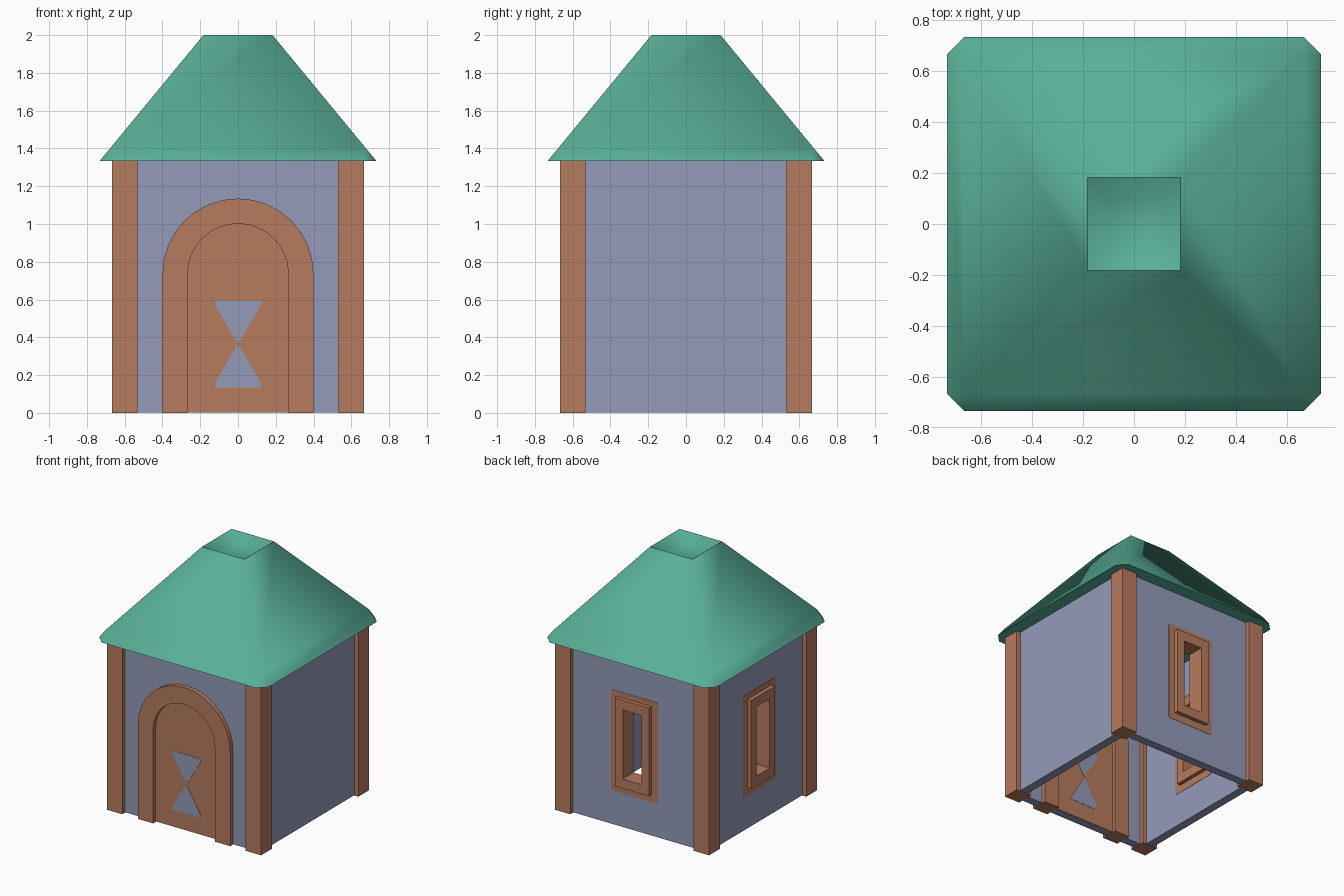
import bpy, bmesh, math
from mathutils import Matrix, Vector

if "Cube" in bpy.data.objects:
    bpy.data.objects.remove(bpy.data.objects["Cube"])


def material(name, rgb):
    m = bpy.data.materials.new(name)
    lin = [((c / 255 + 0.055) / 1.055) ** 2.4 for c in rgb]
    m.diffuse_color = (*lin, 1)
    m.use_nodes = True
    m.node_tree.nodes["Principled BSDF"].inputs["Base Color"].default_value = m.diffuse_color
    return m


WALL = material("blue_grey_wall", (148, 155, 184))
WOOD = material("brown_wood", (183, 123, 94))
ROOF = material("green_roof", (89, 176, 152))

H = 1.333        # wall height
MID = 0.6        # distance from centre to wall mid-plane
THICK = 0.0667   # wall thickness


def rect(x0, x1, z0, z1):
    return [(x0, z0), (x1, z0), (x1, z1), (x0, z1)]


def rounded(w, h, cz, r, n=4):
    pts = []
    for k, (sx, sz) in enumerate([(1, 1), (-1, 1), (-1, -1), (1, -1)]):
        for i in range(n + 1):
            a = math.pi / 2 * (k + i / n)
            pts.append((sx * (w - r) + r * math.cos(a), cz + sz * (h - r) + r * math.sin(a)))
    return pts


def arch(r, base=0.0, spring=0.735, n=16):
    top = [(r * math.cos(math.pi * i / n), spring + r * math.sin(math.pi * i / n)) for i in range(n + 1)]
    return [(r, base)] + top + [(-r, base)]


def finish(name, bm, mat, angle):
    bmesh.ops.remove_doubles(bm, verts=bm.verts, dist=1e-5)
    bmesh.ops.recalc_face_normals(bm, faces=bm.faces)
    me = bpy.data.meshes.new(name)
    bm.to_mesh(me)
    bm.free()
    me.materials.clear()
    me.materials.append(mat)
    me.shade_smooth()
    me.set_sharp_from_angle(angle=math.radians(angle))
    ob = bpy.data.objects.new(name, me)
    bpy.context.collection.objects.link(ob)
    return ob


def panel(name, outlines, depth, mat, turn=0):
    """Extruded outline (inner outlines become holes) set in the wall plane of one side."""
    cu = bpy.data.curves.new(name + "_profile", 'CURVE')
    cu.dimensions = '2D'
    cu.fill_mode = 'BOTH'
    cu.extrude = depth / 2
    for pts in outlines:
        sp = cu.splines.new('POLY')
        sp.points.add(len(pts) - 1)
        for p, (x, z) in zip(sp.points, pts):
            p.co = (x, z, 0, 1)
        sp.use_cyclic_u = True
    tmp = bpy.data.objects.new(name + "_profile", cu)
    bpy.context.collection.objects.link(tmp)
    dg = bpy.context.evaluated_depsgraph_get()
    me = bpy.data.meshes.new_from_object(tmp.evaluated_get(dg))
    bm = bmesh.new()
    bm.from_mesh(me)
    bpy.data.objects.remove(tmp)
    bpy.data.curves.remove(cu)
    bpy.data.meshes.remove(me)
    mat4 = (Matrix.Rotation(math.radians(turn), 4, 'Z') @ Matrix.Translation((0, -MID, 0))
            @ Matrix.Rotation(math.pi / 2, 4, 'X'))
    bmesh.ops.transform(bm, matrix=mat4, verts=bm.verts)
    return finish(name, bm, mat, 30)


# Corner posts
for i, (sx, sy) in enumerate([(-1, -1), (1, -1), (1, 1), (-1, 1)]):
    bm = bmesh.new()
    bmesh.ops.create_cube(bm, size=1, matrix=Matrix.Translation((sx * MID, sy * MID, H / 2))
                          @ Matrix.Diagonal((0.1333, 0.1333, H, 1)))
    finish(f"corner_post_{i + 1}", bm, WOOD, 30)

# Walls, with windows at the back and left
outline = rect(-MID, MID, 0.003, H)
CZ = 0.667
for side, turn, has_window in [("front", 0, 0), ("right", 90, 0), ("back", 180, 1), ("left", 270, 1)]:
    hole = rect(-0.11, 0.11, CZ - 0.3, CZ + 0.3)
    panel(side + "_wall", [outline, hole] if has_window else [outline], THICK, WALL, turn)
    if has_window:
        opening = rect(-0.08, 0.08, CZ - 0.27, CZ + 0.27)
        frame = rect(-0.147, 0.147, CZ - 0.345, CZ + 0.345)
        panel(side + "_window_frame", [frame, opening], 0.1333, WOOD, turn)
        panel(side + "_window_surround", [rounded(0.203, 0.395, 0.66, 0.02), hole],
              THICK + 0.005, WOOD, turn)

# Door, arched frame and hourglass pattern (shown on both faces)
panel("door_frame", [arch(0.4) + arch(0.2667)[::-1]], 0.1333, WOOD)
panel("door", [arch(0.28, 0.005)], THICK + 0.005, WOOD)
tri = [(-0.006, 0.01), (0.006, 0.01), (0.125, 0.212), (0.117, 0.23), (-0.117, 0.23), (-0.125, 0.212)]
for part, s in (("upper", 1), ("lower", -1)):
    panel(f"door_{part}_triangle", [[(x, 0.365 + s * z) for x, z in tri]], THICK + 0.009, WALL)

# Roof: eave with cut corners, sloping hips and a sunken square top
bm = bmesh.new()
eave, hip, rim, well = [], [], [], []
for i in range(4):
    rot = Matrix.Rotation(i * math.pi / 2, 3, 'Z')
    eave += [bm.verts.new(rot @ Vector(p)) for p in ((0.733, 0.667, H), (0.667, 0.733, H))]
    for ring, r, z in ((hip, 0.667, 1.413), (rim, 0.183, 2.0), (well, 0.093, 1.933)):
        ring.append(bm.verts.new(rot @ Vector((r, r, z))))
for i in range(4):
    j = (i + 1) % 4
    bm.faces.new((eave[2 * i], eave[2 * i + 1], hip[i]))
    bm.faces.new((eave[2 * i + 1], eave[2 * j], hip[j], hip[i]))
    bm.faces.new((hip[i], hip[j], rim[j], rim[i]))
    bm.faces.new((rim[i], rim[j], well[j], well[i]))
bm.faces.new(well)
bm.faces.new(eave[::-1])
finish("roof", bm, ROOF, 80)
